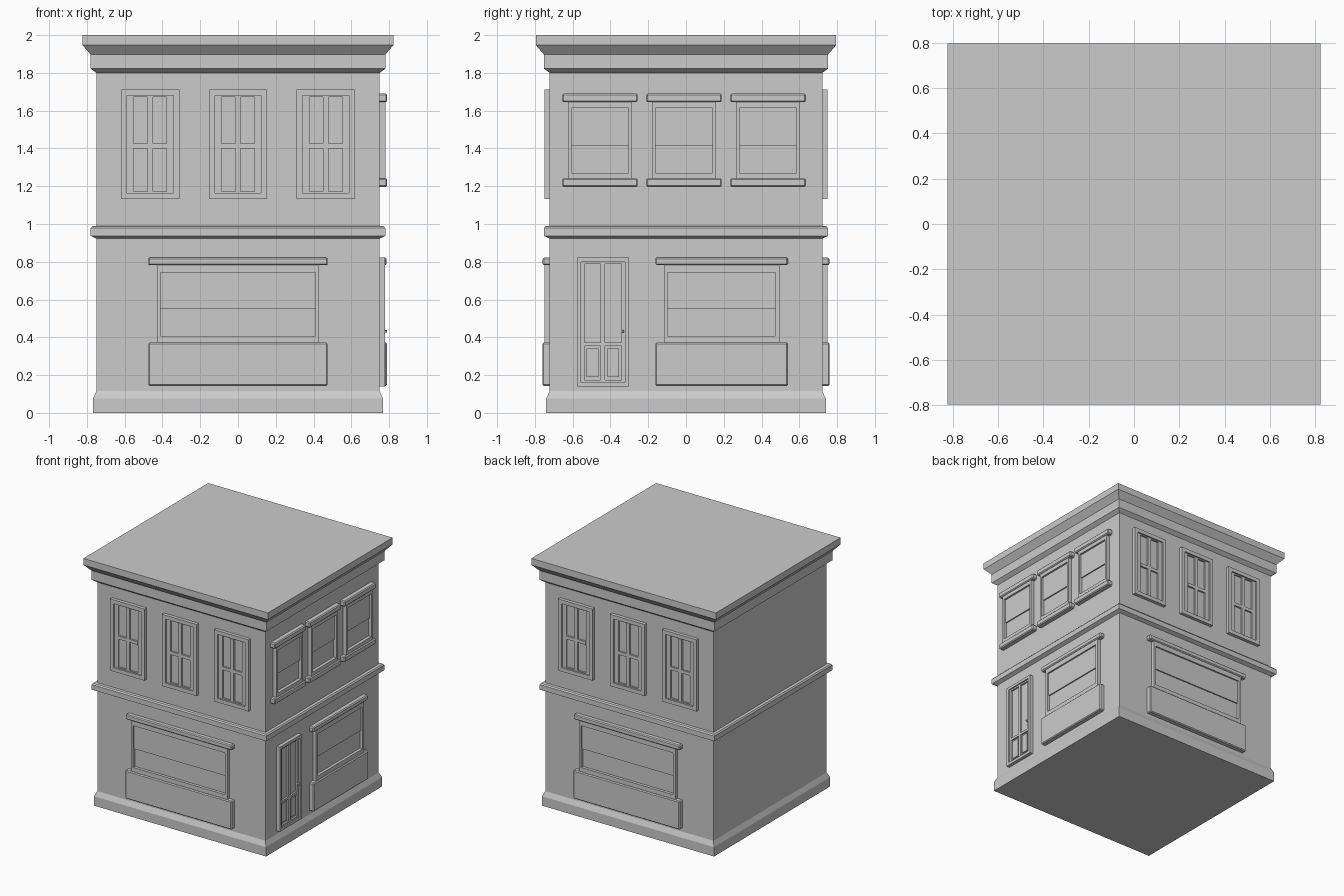
import bpy, bmesh
from math import pi
from mathutils import Matrix, Vector

cube = bpy.data.objects.get("Cube")
if cube:
    bpy.data.objects.remove(cube, do_unlink=True)

GREY = (0.6, 0.6, 0.6, 1)
grey = bpy.data.materials.new("plain grey")
grey.use_nodes = True
grey.diffuse_color = GREY
grey.node_tree.nodes["Principled BSDF"].inputs["Base Color"].default_value = GREY

HX, HY = 0.75, 0.722   # half sizes of the walls


def finish(bm, name, matrix=None, bevel=0):
    bmesh.ops.recalc_face_normals(bm, faces=bm.faces)
    mesh = bpy.data.meshes.new(name)
    bm.to_mesh(mesh)
    bm.free()
    mesh.materials.append(grey)
    ob = bpy.data.objects.new(name, mesh)
    bpy.context.scene.collection.objects.link(ob)
    if matrix:
        ob.matrix_world = matrix
    if bevel:
        mod = ob.modifiers.new("soft edge", "BEVEL")
        mod.width, mod.segments = bevel, 1
    return ob


def tier(name, profile):
    """Rectangular ring stack: profile is (outset from wall, height)."""
    bm = bmesh.new()
    rings = []
    for out, z in profile:
        x, y = HX + out, HY + out
        rings.append([bm.verts.new((sx * x, sy * y, z))
                      for sx, sy in ((-1, -1), (1, -1), (1, 1), (-1, 1))])
    for a, b in zip(rings, rings[1:]):
        for i in range(4):
            j = (i + 1) % 4
            bm.faces.new((a[i], a[j], b[j], b[i]))
    bm.faces.new(rings[0][::-1])
    bm.faces.new(rings[-1])
    return finish(bm, name)


def slab(bm, u0, u1, z0, z1, depth, back=-0.01):
    """Box on a wall: u runs along the wall, -y points out of it."""
    size = Vector((u1 - u0, depth - back, z1 - z0))
    mid = Vector(((u0 + u1) / 2, -(depth + back) / 2, (z0 + z1) / 2))
    bmesh.ops.create_cube(bm, size=1, matrix=Matrix.Translation(mid) @ Matrix.Diagonal(size.to_4d()))


def frame(bm, u0, u1, z0, z1, side, top, depth):
    slab(bm, u0, u0 + side, z0, z1, depth)
    slab(bm, u1 - side, u1, z0, z1, depth)
    slab(bm, u0 + side, u1 - side, z1 - top, z1, depth)
    slab(bm, u0 + side, u1 - side, z0, z0 + top, depth)


def wall(angle, distance, u=0):
    return Matrix.Rotation(angle, 4, "Z") @ Matrix.Translation((u, -distance, 0))


def casement_window(name, place):
    bm = bmesh.new()
    frame(bm, -0.154, 0.154, 1.133, 1.711, 0.031, 0.031, 0.027)
    frame(bm, -0.123, 0.123, 1.164, 1.68, 0.036, 0.008, 0.015)
    slab(bm, -0.014, 0.014, 1.172, 1.672, 0.017)
    for s in (-1, 1):
        slab(bm, min(s * 0.014, s * 0.087), max(s * 0.014, s * 0.087), 1.4, 1.426, 0.017)
    slab(bm, -0.09, 0.09, 1.17, 1.675, 0.003)
    finish(bm, name, place)


def sashes(bm, w, z0, z1, rail):
    slab(bm, -w, w, z0, rail, 0.005)     # lower pane
    slab(bm, -w, w, rail, z1, 0.015)     # upper pane stands forward


def sash_window(name, place):
    bm = bmesh.new()
    frame(bm, -0.168, 0.168, 1.235, 1.65, 0.017, 0.035, 0.03)
    sashes(bm, 0.151, 1.268, 1.615, 1.416)
    finish(bm, name, place)
    bm = bmesh.new()
    slab(bm, -0.2, 0.2, 1.645, 1.69, 0.04)
    slab(bm, -0.2, 0.2, 1.197, 1.242, 0.04)
    finish(bm, name + "_head_and_sill", place, 0.007)


def shop_window(name, place, w):
    bm = bmesh.new()
    frame(bm, -w + 0.045, w - 0.045, 0.36, 0.79, 0.02, 0.047, 0.028)
    sashes(bm, w - 0.065, 0.407, 0.743, 0.552)
    finish(bm, name, place)
    bm = bmesh.new()
    slab(bm, -w, w, 0.782, 0.822, 0.037)
    slab(bm, -w, w, 0.143, 0.372, 0.039)
    finish(bm, name + "_head_and_stall", place, 0.007)


# Main body and mouldings
tier("walls", [(0, 0.02), (0, 1.9)])
tier("plinth", [(0.018, 0), (0.018, 0.075), (0, 0.115)])
tier("floor_band", [(0, 0.923), (0.03, 0.937), (0.03, 0.978), (0.022, 0.988), (0, 0.99)])
tier("cornice", [(0, 1.8), (0.03, 1.823), (0.03, 1.897), (0.073, 1.947), (0.073, 2)])

# Matching front and back walls
for label, angle in (("front", 0), ("back", pi)):
    for i, u in enumerate((-0.465, 0, 0.465)):
        casement_window(f"{label}_upper_window_{i + 1}", wall(angle, HY, u))
    shop_window(f"{label}_shop_window", wall(angle, HY), 0.475)

# Right wall
for i, u in enumerate((-0.456, -0.011, 0.434)):
    sash_window(f"side_upper_window_{i + 1}", wall(pi / 2, HX, u))
shop_window("side_shop_window", wall(pi / 2, HX, 0.189), 0.351)

# Panelled door with handle
place = wall(pi / 2, HX, -0.44)
bm = bmesh.new()
frame(bm, -0.138, 0.138, 0.14, 0.822, 0.022, 0.022, 0.028)
frame(bm, -0.116, 0.116, 0.162, 0.8, 0.018, 0.012, 0.018)
slab(bm, -0.012, 0.012, 0.174, 0.788, 0.018)
for u0, u1 in ((-0.098, -0.012), (0.012, 0.098)):
    slab(bm, u0, u1, 0.353, 0.372, 0.018)
    slab(bm, u0 + 0.012, u1 - 0.012, 0.19, 0.34, 0.012)
slab(bm, -0.1, 0.1, 0.17, 0.79, 0.004)
finish(bm, "door", place)
bm = bmesh.new()
slab(bm, 0.098, 0.112, 0.425, 0.438, 0.04)
finish(bm, "door_handle", place, 0.003)
